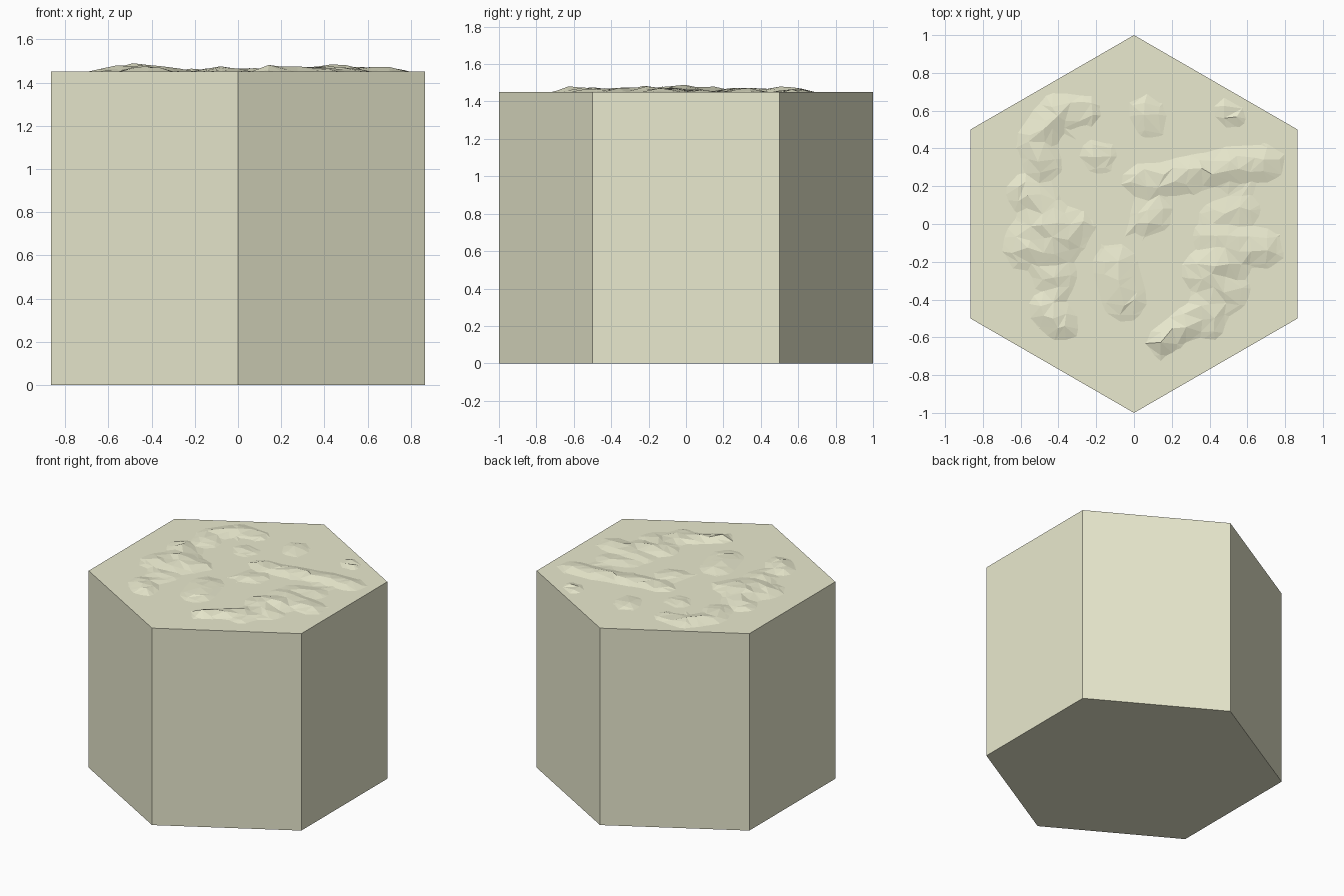
import bpy, bmesh, math, random
from mathutils import Vector

if "Cube" in bpy.data.objects:
    bpy.data.objects.remove(bpy.data.objects["Cube"])

random.seed(4)
TOP = 1.45

mat = bpy.data.materials.new("sand")
mat.diffuse_color = (0.82, 0.82, 0.62, 1)
mat.use_nodes = True
mat.node_tree.nodes["Principled BSDF"].inputs["Base Color"].default_value = mat.diffuse_color


def finish(bm, name):
    me = bpy.data.meshes.new(name)
    bm.to_mesh(me)
    bm.free()
    me.materials.append(mat)
    ob = bpy.data.objects.new(name, me)
    bpy.context.collection.objects.link(ob)
    return ob


# Hexagonal tile body, corners pointing to front and back
bm = bmesh.new()
ring = [(math.sin(i * math.pi / 3), math.cos(i * math.pi / 3)) for i in range(6)]
base = bm.faces.new([bm.verts.new((x, y, 0)) for x, y in ring])
ext = bmesh.ops.extrude_face_region(bm, geom=[base], use_keep_orig=True)
for v in ext["geom"]:
    if isinstance(v, bmesh.types.BMVert):
        v.co.z = TOP
bmesh.ops.recalc_face_normals(bm, faces=bm.faces)
finish(bm, "hex_body")

# Dune ridges: start x, y, end x, y, half width, height
ridges = [
    (-0.52, 0.45, -0.40, 0.60, 0.10, 0.030), (-0.38, 0.60, -0.25, 0.60, 0.08, 0.025),
    (-0.52, 0.42, -0.48, 0.32, 0.10, 0.030), (-0.58, 0.17, -0.48, 0.08, 0.10, 0.030),
    (-0.48, 0.00, -0.40, -0.05, 0.15, 0.042), (-0.40, -0.02, -0.28, -0.01, 0.08, 0.022),
    (-0.58, -0.12, -0.42, -0.14, 0.12, 0.030), (-0.45, -0.25, -0.40, -0.28, 0.10, 0.024),
    (-0.46, -0.45, -0.39, -0.52, 0.10, 0.030), (-0.20, 0.36, -0.18, 0.36, 0.09, 0.018),
    (-0.10, -0.22, -0.05, -0.40, 0.12, 0.026), (0.06, 0.02, 0.12, 0.05, 0.09, 0.022),
    (0.02, 0.23, 0.25, 0.24, 0.09, 0.024), (0.25, 0.27, 0.48, 0.29, 0.09, 0.028),
    (0.48, 0.31, 0.70, 0.32, 0.10, 0.028), (0.06, 0.60, 0.09, 0.54, 0.09, 0.020),
    (0.49, 0.60, 0.52, 0.57, 0.07, 0.022), (0.43, 0.03, 0.58, 0.08, 0.09, 0.016),
    (0.42, -0.08, 0.68, -0.13, 0.11, 0.028), (0.36, -0.25, 0.50, -0.20, 0.11, 0.034),
    (0.40, -0.36, 0.52, -0.36, 0.10, 0.022), (0.42, -0.45, 0.40, -0.54, 0.08, 0.022),
    (0.14, -0.63, 0.36, -0.46, 0.08, 0.032),
]


def height(p):
    best = -0.012
    for x1, y1, x2, y2, r, h in ridges:
        a, d = Vector((x1, y1)), Vector((x2 - x1, y2 - y1))
        t = min(1, max(0, (p - a).dot(d) / d.length_squared))
        best = max(best, h * (1 - (p - a - t * d).length / r))
    return TOP + best


# Faceted dunes: jittered grid, kept only where it rises above the top
N, S = 25, 0.07
bm = bmesh.new()
grid = {}
for i in range(N):
    for j in range(N):
        p = Vector(((i - 12) * S + random.uniform(-.02, .02),
                    (j - 12) * S + random.uniform(-.02, .02)))
        grid[i, j] = bm.verts.new((p.x, p.y, height(p)))
for i in range(N - 1):
    for j in range(N - 1):
        a, b, c, d = grid[i, j], grid[i + 1, j], grid[i + 1, j + 1], grid[i, j + 1]
        tris = random.choice([((a, b, c), (a, c, d)), ((a, b, d), (b, c, d))])
        for t in tris:
            bm.faces.new(t)
bmesh.ops.bisect_plane(bm, geom=bm.verts[:] + bm.edges[:] + bm.faces[:],
                       plane_co=(0, 0, TOP), plane_no=(0, 0, 1), clear_inner=True)
finish(bm, "sand_dunes")
